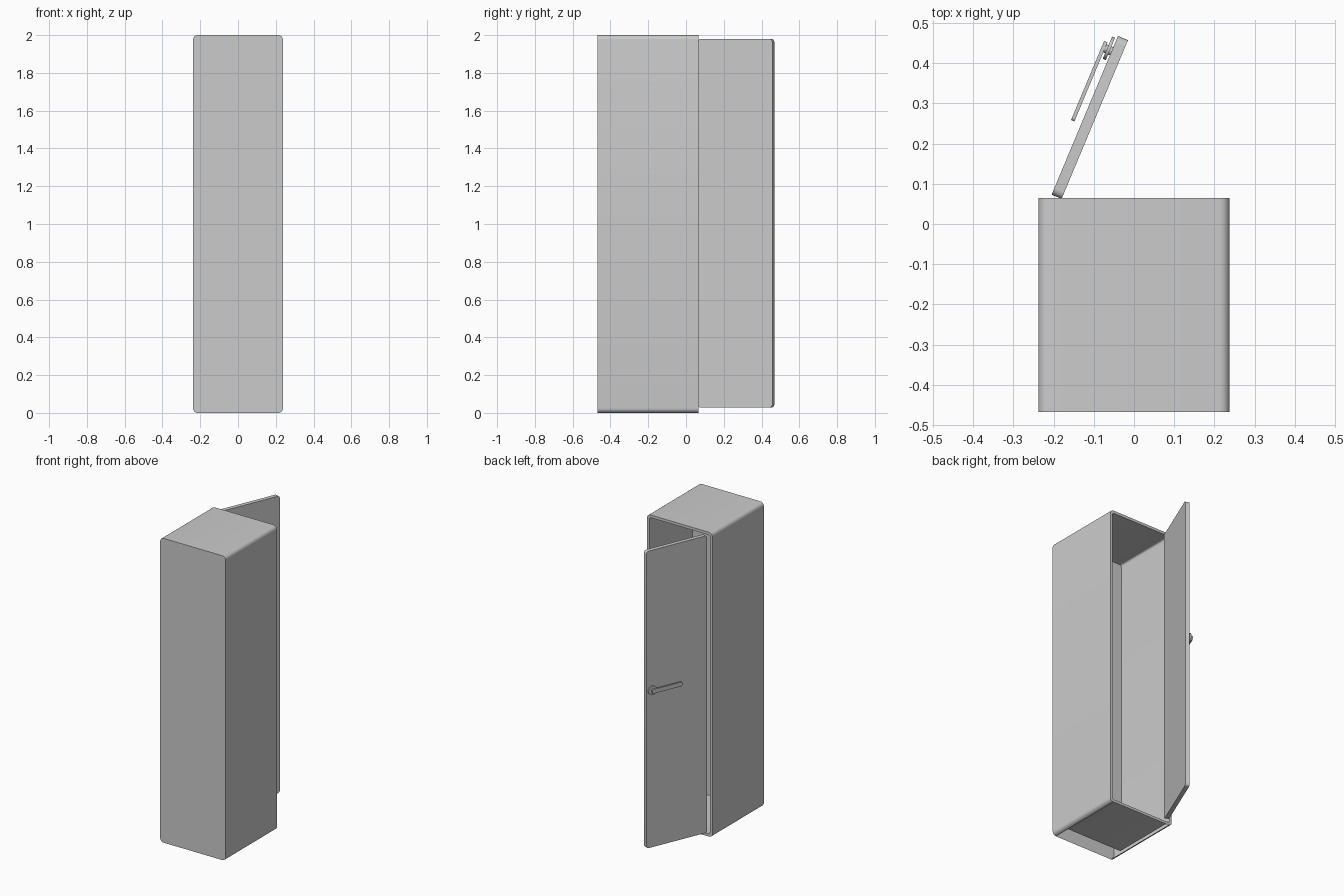
import bpy, bmesh, math
from mathutils import Matrix

if "Cube" in bpy.data.objects:
    bpy.data.objects.remove(bpy.data.objects["Cube"])


def rounded_rect(x0, x1, z0, z1, r, seg=6):
    """Counter-clockwise outline in the xz plane, starting at the lower left corner."""
    corners = [(x0 + r, z0 + r, 180), (x1 - r, z0 + r, 270),
               (x1 - r, z1 - r, 0), (x0 + r, z1 - r, 90)]
    return [(cx + r * math.cos(math.radians(a + 90 * i / seg)),
             cz + r * math.sin(math.radians(a + 90 * i / seg)))
            for cx, cz, a in corners for i in range(seg + 1)]


def circle(cx, cz, r, n=24):
    return [(cx + r * math.cos(2 * math.pi * i / n),
             cz + r * math.sin(2 * math.pi * i / n)) for i in range(n)]


def loft(name, sections, matrix=Matrix(), skip=()):
    """Bridge outlines placed at given y values and cap both ends."""
    bm = bmesh.new()
    loops = [[bm.verts.new((x, y, z)) for x, z in pts] for pts, y in sections]
    for k, (a, b) in enumerate(zip(loops, loops[1:])):
        n = len(a)
        for i in range(n):
            if (k, i) not in skip:
                j = (i + 1) % n
                bm.faces.new((a[i], a[j], b[j], b[i]))
    bm.faces.new(loops[0])
    bm.faces.new(loops[-1])
    bmesh.ops.recalc_face_normals(bm, faces=bm.faces)
    bm.transform(matrix)
    mesh = bpy.data.meshes.new(name)
    bm.to_mesh(mesh)
    bm.free()
    obj = bpy.data.objects.new(name, mesh)
    bpy.context.collection.objects.link(obj)
    bpy.ops.object.select_all(action='DESELECT')
    obj.select_set(True)
    bpy.context.view_layer.objects.active = obj
    bpy.ops.object.shade_smooth_by_angle(angle=math.radians(35))
    return obj


SEG = 6
FRONT, BACK, INNER = -0.468, 0.065, -0.38

# Cabinet: outer shell folded into an inner liner, open underneath the liner floor
outer = rounded_rect(-0.238, 0.238, 0.0, 2.0, 0.025, SEG)
inner = rounded_rect(-0.22, 0.22, 0.018, 1.982, 0.012, SEG)
loft("cabinet_body",
     [(outer, FRONT), (outer, BACK), (inner, BACK), (inner, INNER)],
     skip={(0, SEG)})

# Open door frame: local x runs along the door, local y points out of its face
swing = Matrix.Translation((-0.205, 0.073, 0)) @ Matrix.Rotation(math.radians(67.3), 4, 'Z')

# Door panel
panel = rounded_rect(0.0, 0.428, 0.028, 1.98, 0.018, SEG)
loft("door", [(panel, -0.027), (panel, 0.0)], swing)

# Handle: round plate, spindle and lever
HX, HZ = 0.391, 1.063
parts = {
    "handle_plate": (circle(HX, HZ, 0.03), 0.005, 0.013),
    "handle_spindle": (circle(HX - 0.004, HZ, 0.011), 0.0, 0.02),
    "handle_lever": (rounded_rect(0.19, 0.403, HZ - 0.014, HZ + 0.014, 0.008), 0.018, 0.027),
}
for name, (outline, y0, y1) in parts.items():
    loft(name, [(outline, y0), (outline, y1)], swing)
